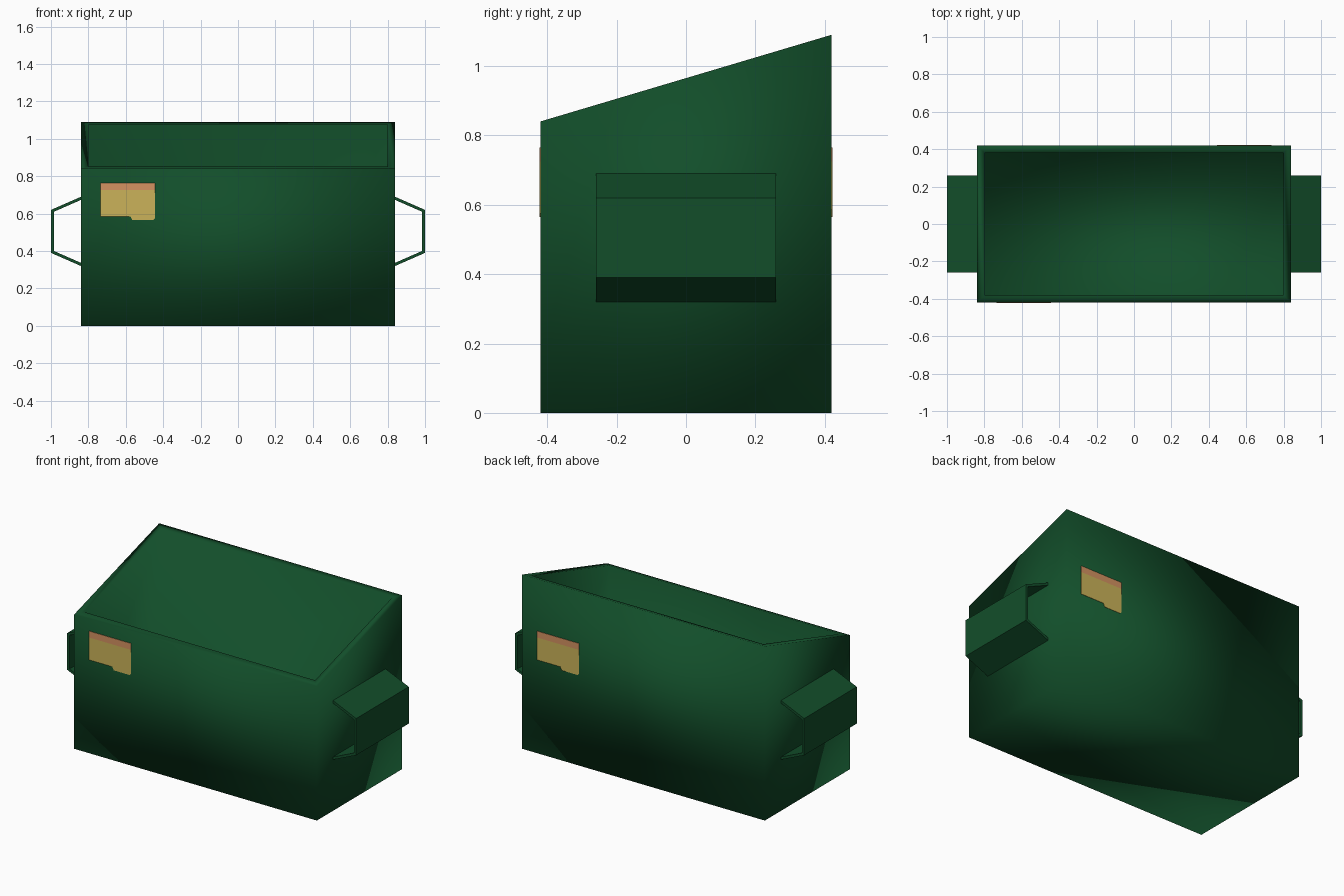
import bpy, bmesh

if "Cube" in bpy.data.objects:
    bpy.data.objects.remove(bpy.data.objects["Cube"])


def material(name, rgb):
    m = bpy.data.materials.new(name)
    m.diffuse_color = (*rgb, 1)
    m.use_nodes = True
    m.node_tree.nodes["Principled BSDF"].inputs["Base Color"].default_value = m.diffuse_color
    return m


GREEN = material("dark_green", (0.006, 0.076, 0.023))
YELLOW = material("label_yellow", (0.60, 0.45, 0.10))
ORANGE = material("label_orange", (0.66, 0.29, 0.12))


def finish(name, bm, mat):
    bmesh.ops.recalc_face_normals(bm, faces=bm.faces)
    me = bpy.data.meshes.new(name)
    bm.to_mesh(me)
    bm.free()
    me.materials.append(mat)
    ob = bpy.data.objects.new(name, me)
    bpy.context.collection.objects.link(ob)
    return ob


def prism(name, profile, y0, y1, mat, sign=1):
    """Extrude an (x, z) profile from y0 to y1; sign -1 turns it half round."""
    bm = bmesh.new()
    vs = [bm.verts.new((sign * x, sign * y0, z)) for x, z in profile]
    face = bm.faces.new(vs)
    out = bmesh.ops.extrude_face_region(bm, geom=[face])
    moved = [g for g in out["geom"] if isinstance(g, bmesh.types.BMVert)]
    bmesh.ops.translate(bm, verts=moved, vec=(0, sign * (y1 - y0), 0))
    return finish(name, bm, mat)


# Open bin: outer shell, sloped rim and hollow inside
def rim_z(y):
    return 0.965 + y * 0.25 / 0.84


def ring(bm, hx, hy, z=None):
    corners = ((-hx, -hy), (hx, -hy), (hx, hy), (-hx, hy))
    return [bm.verts.new((x, y, rim_z(y) if z is None else z)) for x, y in corners]


bm = bmesh.new()
rings = [ring(bm, 0.84, 0.42, 0.0), ring(bm, 0.84, 0.42),
         ring(bm, 0.80, 0.38), ring(bm, 0.80, 0.38, 0.04)]
for a, b in zip(rings, rings[1:]):
    for i in range(4):
        j = (i + 1) % 4
        bm.faces.new((a[i], a[j], b[j], b[i]))
bm.faces.new(rings[0])
bm.faces.new(rings[-1])
body = finish("bin_body", bm, GREEN)
body.data.shade_smooth()

# Fork pockets on both sides: bent plates, open at front and back
pocket = [(0.84, 0.69), (1.0, 0.62), (1.0, 0.39), (0.84, 0.32),
          (0.84, 0.337), (0.984, 0.40), (0.984, 0.61), (0.84, 0.673)]
for side, sign in (("right", 1), ("left", -1)):
    prism(side + "_fork_pocket", pocket, -0.26, 0.26, GREEN, sign)

# Warning labels: thin plates on front and back, with a coloured top band
label = [(-0.735, 0.725), (-0.735, 0.585), (-0.575, 0.585), (-0.565, 0.565),
         (-0.455, 0.565), (-0.445, 0.575), (-0.445, 0.725)]
band = [(-0.735, 0.765), (-0.735, 0.725), (-0.445, 0.725), (-0.445, 0.765)]
for side, sign in (("front", 1), ("back", -1)):
    prism(side + "_label", label, -0.422, -0.4195, YELLOW, sign)
    prism(side + "_label_band", band, -0.422, -0.4195, ORANGE, sign)
